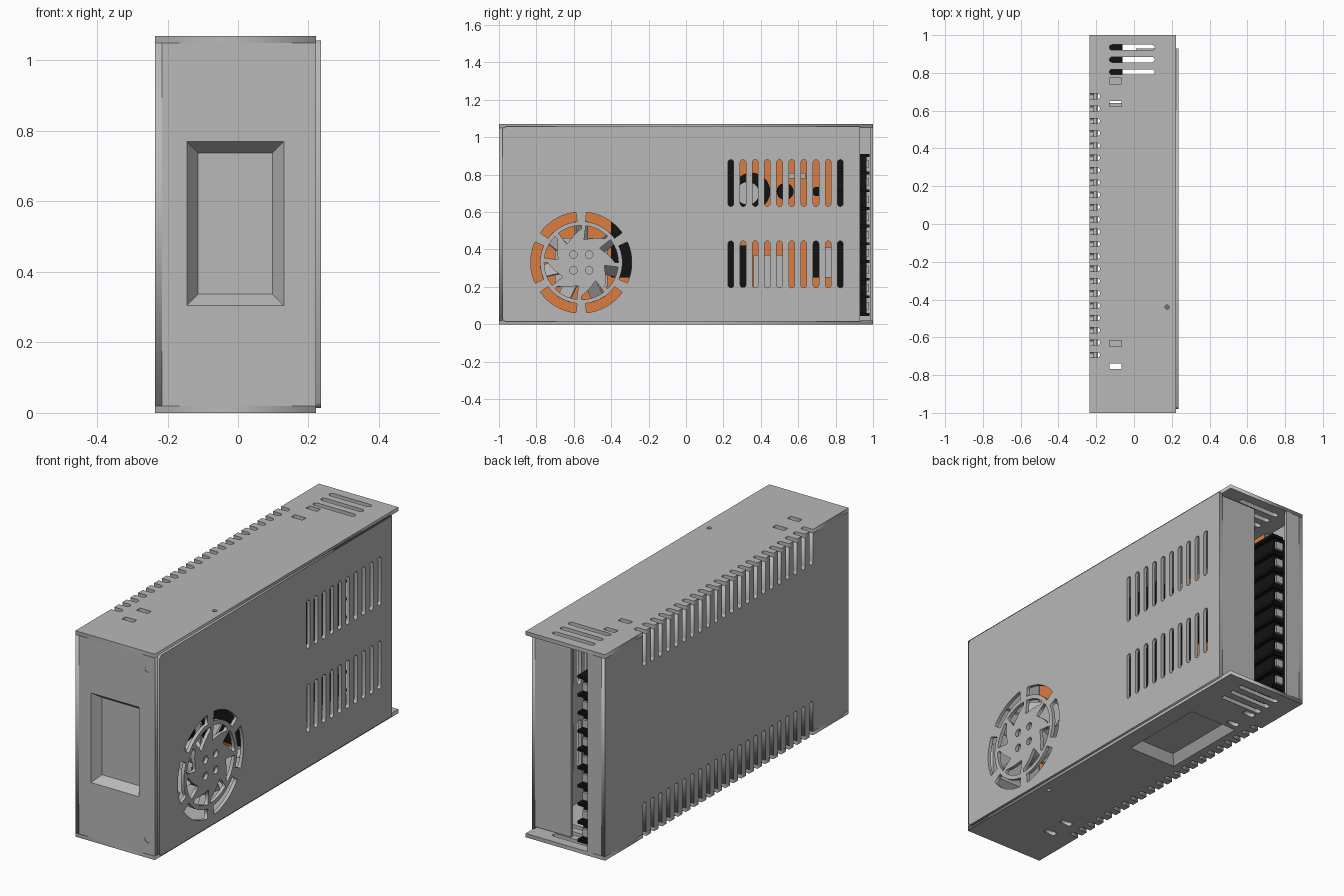
import bpy, bmesh
from math import sin, cos, pi, radians
from mathutils import Matrix, Vector

cube = bpy.data.objects.get("Cube")
if cube:
    bpy.data.objects.remove(cube)


def material(name, rgb):
    m = bpy.data.materials.new(name)
    m.use_nodes = True
    m.diffuse_color = (*rgb, 1)
    m.node_tree.nodes["Principled BSDF"].inputs["Base Color"].default_value = (*rgb, 1)
    return m


GREY = material("metal grey", (0.48, 0.48, 0.48))
ORANGE = material("board orange", (0.72, 0.2, 0.05))
BLACK = material("plastic black", (0.006, 0.006, 0.006))
X, Y, Z = Vector((1, 0, 0)), Vector((0, 1, 0)), Vector((0, 0, 1))
W, H, T = 0.235, 1.07, 0.02      # half width, height, sheet thickness
EDGE = 0.222                     # open side of the case


def add(name, bm, mat):
    bmesh.ops.recalc_face_normals(bm, faces=bm.faces)
    mesh = bpy.data.meshes.new(name)
    bm.to_mesh(mesh)
    bm.free()
    mesh.materials.append(mat)
    ob = bpy.data.objects.new(name, mesh)
    bpy.context.collection.objects.link(ob)
    return ob


def box(name, x, y, z, mat=GREY):
    bm = bmesh.new()
    size = [b - a for a, b in (x, y, z)]
    mid = [(a + b) / 2 for a, b in (x, y, z)]
    bmesh.ops.create_cube(bm, size=1, matrix=Matrix.Translation(mid) @ Matrix.Diagonal((*size, 1)))
    return add(name, bm, mat)


def disc(name, r, x0, x1, y, z, mat=GREY, sides=32):
    # Cylinder lying along x
    bm = bmesh.new()
    m = Matrix.Translation(((x0 + x1) / 2, y, z)) @ Matrix.Rotation(pi / 2, 4, 'Y')
    bmesh.ops.create_cone(bm, cap_ends=True, segments=sides, radius1=r, radius2=r,
                          depth=x1 - x0, matrix=m)
    return add(name, bm, mat)


def frame(origin, u, v):
    m = Matrix((u, v, u.cross(v))).transposed().to_4x4()
    m.translation = origin
    return m


def plate(name, loops, origin, u, v, t=T, mat=GREY):
    # Sheet with holes: first loop is the outline, outer face at the origin plane
    cu = bpy.data.curves.new(name, 'CURVE')
    cu.dimensions, cu.fill_mode, cu.extrude = '2D', 'BOTH', t / 2
    for loop in loops:
        s = cu.splines.new('POLY')
        s.points.add(len(loop) - 1)
        for p, (a, b) in zip(s.points, loop):
            p.co = (a, b, 0, 1)
        s.use_cyclic_u = True
    tmp = bpy.data.objects.new(name + "_outline", cu)
    bpy.context.collection.objects.link(tmp)
    dg = bpy.context.evaluated_depsgraph_get()
    mesh = bpy.data.meshes.new_from_object(tmp.evaluated_get(dg))
    bm = bmesh.new()
    bm.from_mesh(mesh)
    bpy.data.objects.remove(tmp)
    bpy.data.meshes.remove(mesh)
    bmesh.ops.remove_doubles(bm, verts=bm.verts, dist=1e-5)
    bm.transform(frame(origin, u, v) @ Matrix.Translation((0, 0, -t / 2)))
    return add(name, bm, mat)


def rect(a0, a1, b0, b1):
    return [(a0, b0), (a1, b0), (a1, b1), (a0, b1)]


def arc(ca, cb, r, start, end, n=8):
    angles = [radians(start + (end - start) * i / n) for i in range(n + 1)]
    return [(ca + r * cos(t), cb + r * sin(t)) for t in angles]


def slot(a0, a1, b, r):
    return arc(a1 - r, b, r, -90, 90) + arc(a0 + r, b, r, 90, 270)


def flip(loop):
    return [(b, a) for a, b in loop]


def pan(name, a, b, ha, hb, origin, u, v):
    # Pressed-in tray with sloping walls
    bm = bmesh.new()
    f = bm.faces.new([bm.verts.new((p, q, 0)) for p, q in rect(a - ha, a + ha, b - hb, b + hb)])
    bm.normal_update()
    bmesh.ops.inset_region(bm, faces=[f], thickness=0.045, depth=-0.045, use_boundary=True)
    bm.transform(frame(origin, u, v))
    ob = add(name, bm, GREY)
    if (ob.data.polygons[0].normal @ u.cross(v)) < 0:
        ob.data.flip_normals()
    return ob


# Top and bottom sheets: edge vents, end vents, tab openings
vent_y = [-0.693 + 0.0652 * i for i in range(22)]
R = 0.014
for name, s, z in (("top_panel", 1, H), ("bottom_panel", -1, 0)):
    outline = [(EDGE, 1), (EDGE, -1), (-W, -1)]
    for y in vent_y:
        outline += [(-W, y - R)] + arc(-0.18 - R, y, R, -90, 90) + [(-W, y + R)]
    outline.append((-W, 1))
    loops = [outline]
    loops += [slot(-0.13, 0.11, y, 0.014) for y in (0.935, 0.87, 0.805)]
    loops += [rect(-0.13, -0.065, y - 0.015, y + 0.015) for y in (0.757, 0.637, -0.633, -0.753)]
    loops.append(arc(0.175, -0.44, 0.011, 0, 345, 15))
    if s < 0:
        loops.append(rect(-0.145, 0.13, 0.13, 0.595))
    plate(name, [[(a, s * b) for a, b in lp] for lp in loops], Vector((0, 0, z)), X, s * Y)
pan("bottom_recess", -0.0075, -0.3625, 0.1375, 0.2325, Vector((0, 0, 0)), X, -Y)

# Closed side wall with vents running over both long edges
depth = 0.18
wall = [(-1, T), (-1, H - T)]
for y in vent_y:
    wall += [(y - R, H - T)] + arc(y, H - depth + R, R, 180, 360) + [(y + R, H - T)]
wall += [(1, H - T), (1, T)]
for y in reversed(vent_y):
    wall += [(y + R, T)] + arc(y, depth - R, R, 0, 180) + [(y - R, T)]
plate("side_wall", [[(-a, b) for a, b in wall]], Vector((-W, 0, 0)), -Y, Z)

# Front wall with pressed recess and two screws
front = Vector((0, -1, 0))
screws = [arc(0.18, z, 0.016, 0, 345, 23) for z in (0.095, 0.98)]
plate("front_wall", [rect(-W + T, EDGE, T, H - T), rect(-0.145, 0.13, 0.305, 0.77)] + screws,
      front, X, Z)
pan("front_recess", -0.0075, 0.5375, 0.1375, 0.2325, front, X, Z)
box("front_corner", (-W, -W + T), (-1, -0.98), (T, H - T))
for i, loop in enumerate(screws):
    plate(f"front_screw_{i}", [loop], front + Y * 0.003, X, Z, 0.015)

# Cover with two vent rows and fan grille
FY, FZ = -0.56, 0.33
c = 0.015
cover = [(-0.98 + c, 0.014), (0.93, 0.014), (0.93, 1.056), (-0.98 + c, 1.056),
         (-0.98, 1.056 - c), (-0.98, 0.014 + c)]
loops = [cover]
for i in range(10):
    y = 0.24 + 0.065 * i
    loops += [flip(slot(z, z + 0.25, y, 0.015)) for z in (0.195, 0.63)]
for k in range(6):
    a = 60 * k
    loops.append(arc(FY, FZ, 0.27, a - 24, a + 24, 12) + arc(FY, FZ, 0.22, a + 24, a - 24, 12))
for k in range(8):
    a = 45 * k
    inner = []
    for i in range(9):
        r, t = 0.125 + 0.055 * (i / 8) ** 1.5, radians(a + 38 - 38 * i / 8)
        inner.append((FY + r * cos(t), FZ + r * sin(t)))
    loops.append(arc(FY, FZ, 0.198, a, a + 38, 10) + inner)
for dy in (-0.042, 0.042):
    loops += [arc(FY + dy, FZ + dz, 0.02, 0, 345, 15) for dz in (-0.042, 0.042)]
plate("cover", loops, Vector((W, 0, 0)), Y, Z, 0.018)
box("cover_end_flange", (0.01, W - 0.018), (0.915, 0.93), (0.03, 1.04))
box("rear_flange", (-W + T, -0.135), (0.985, 1), (T, H - T))

# Fan behind the grille
disc("fan_hub", 0.115, 0.13, 0.205, FY, FZ)
for k in range(7):
    bm = bmesh.new()
    m = (Matrix.Translation((0.165, FY, FZ)) @ Matrix.Rotation(2 * pi * k / 7, 4, 'X')
         @ Matrix.Translation((0, 0, 0.16)) @ Matrix.Rotation(radians(50), 4, 'Z')
         @ Matrix.Diagonal((0.008, 0.1, 0.12, 1)))
    bmesh.ops.create_cube(bm, size=1, matrix=m)
    add(f"fan_blade_{k}", bm, GREY)

# Circuit board, insulating sheet and edge brackets
box("circuit_board", (-0.18, -0.17), (-0.92, 0.79), (0.04, 1.03), ORANGE)
box("insulating_sheet", (-0.2, -0.19), (-0.92, 0.79), (0.03, 1.04))
for name, z in (("lower_bracket", 0.19), ("upper_bracket", 0.86)):
    box(name, (-W + T, -0.19), (-0.75, 0.75), (z, z + 0.02))

# Board components
box("transformer", (-0.17, 0.08), (0.0, 0.27), (0.15, 0.9), BLACK)
box("small_choke", (-0.17, 0.0), (0.27, 0.33), (0.2, 0.42), BLACK)
box("heat_sink", (-0.17, 0.05), (0.36, 0.54), (0.1, 0.37))
box("heat_sink_rear", (-0.17, 0.05), (0.74, 0.78), (0.25, 0.41))
box("relay", (-0.17, 0.0), (0.65, 0.72), (0.25, 0.46), BLACK)
box("strap", (-0.17, 0.0), (0.52, 0.64), (0.78, 0.81))
box("front_heat_sink", (-0.17, 0.0), (-0.7, -0.42), (0.2, 0.46))
box("front_choke", (-0.17, 0.0), (-0.4, -0.25), (0.25, 0.62), BLACK)
for i, (y, r) in enumerate(((0.35, 0.1), (0.53, 0.045), (0.7, 0.025))):
    disc(f"capacitor_{i}", r, -0.17, 0.06, y, 0.71, BLACK)
disc("capacitor_cap", 0.06, 0.06, 0.065, 0.33, 0.7)

# Terminal block with barriers and clamps
box("terminal_block", (-0.2, -0.085), (0.79, 0.965), (0.045, 0.91), BLACK)
for i in range(10):
    z = 0.045 + 0.0945 * i
    box(f"terminal_barrier_{i}", (-0.13, -0.062), (0.79, 0.98), (z, z + 0.0145), BLACK)
    if i < 9:
        box(f"terminal_clamp_{i}", (-0.13, -0.09), (0.965, 0.978), (z + 0.035, z + 0.075))

for ob in bpy.context.collection.objects:
    if ob.type == 'MESH' and ob.name.startswith(("fan_hub", "capacitor")):
        for p in ob.data.polygons:
            p.use_smooth = len(p.vertices) == 4
